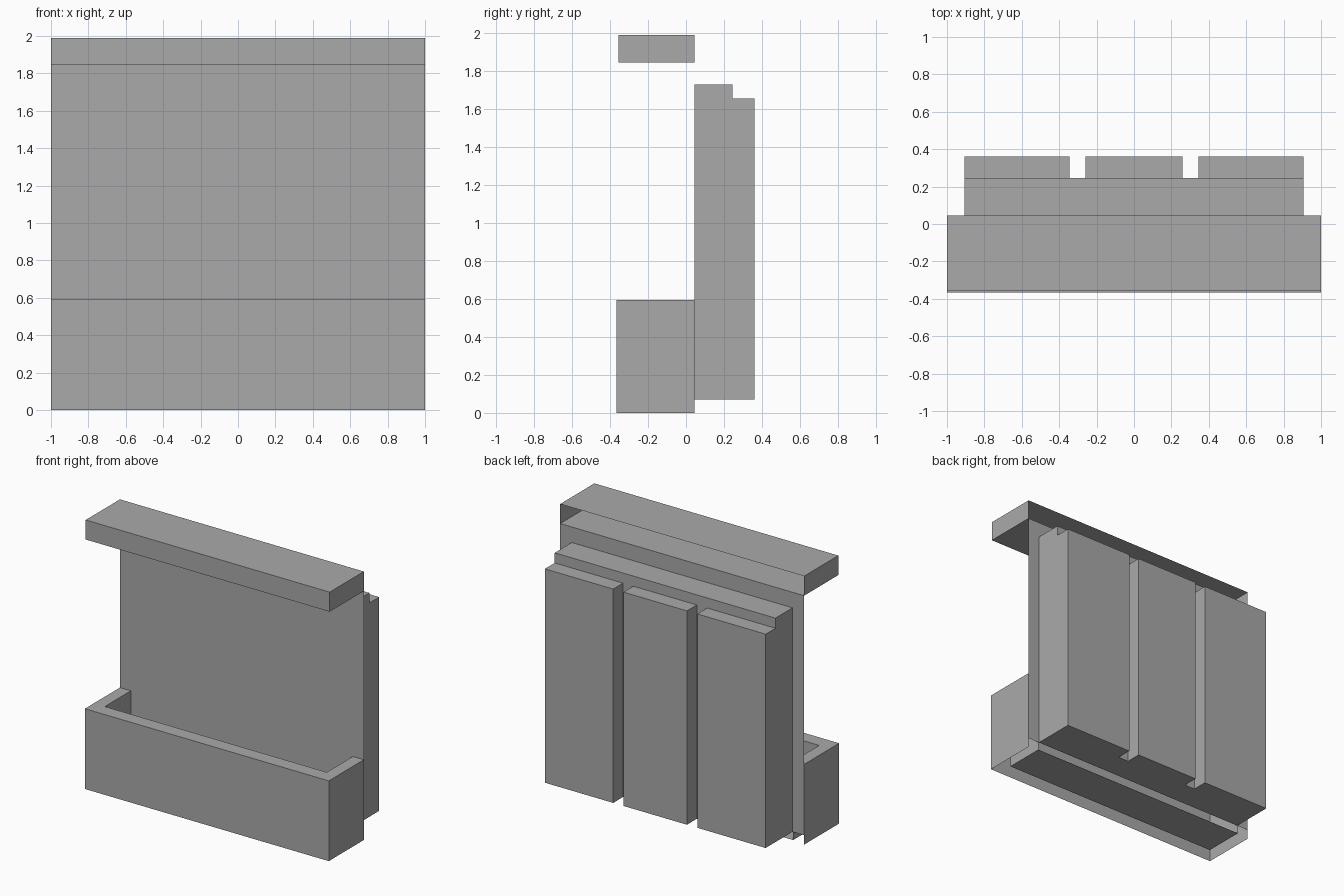
import bpy
import bmesh
from mathutils import Matrix, Vector

cube = bpy.data.objects.get("Cube")
if cube:
    bpy.data.objects.remove(cube, do_unlink=True)

# Single flat colour
GREY = (0.4, 0.4, 0.4, 1.0)
mat = bpy.data.materials.new("plain grey")
mat.use_nodes = True
mat.diffuse_color = GREY
mat.node_tree.nodes["Principled BSDF"].inputs["Base Color"].default_value = GREY

FRONT, BACK = Vector((0, -1, 0)), Vector((0, 1, 0))
UP, DOWN = Vector((0, 0, 1)), Vector((0, 0, -1))

WALL_Y = 0.045      # plane shared by panel, tray, canopy and body
RIM = 0.09          # tray wall thickness
FLOOR_Z = 0.01
BASE_Z = 0.07       # bottom of panel and body


def finish(name, bm):
    mesh = bpy.data.meshes.new(name)
    bm.to_mesh(mesh)
    bm.free()
    mesh.materials.append(mat)
    obj = bpy.data.objects.new(name, mesh)
    bpy.context.collection.objects.link(obj)
    return obj


def box_bmesh(x, y, z, open_sides=()):
    """Box from (min, max) ranges, leaving out the faces on open sides."""
    bm = bmesh.new()
    size = [r[1] - r[0] for r in (x, y, z)]
    centre = [(r[0] + r[1]) / 2 for r in (x, y, z)]
    bmesh.ops.create_cube(bm, size=1, matrix=Matrix.Translation(centre) @ Matrix.Diagonal((*size, 1)))
    bm.normal_update()
    gone = [f for f in bm.faces if any(f.normal.dot(s) > 0.9 for s in open_sides)]
    bmesh.ops.delete(bm, geom=gone, context='FACES')
    return bm


def box(name, x, y, z, open_sides=()):
    return finish(name, box_bmesh(x, y, z, open_sides))


# Canopy: shell open at the back
box("canopy", (-1, 1), (-0.355, WALL_Y), (1.845, 1.99), [BACK])

# Thin front panel
bm = bmesh.new()
bm.faces.new([bm.verts.new((px, WALL_Y, pz)) for px, pz in
              ((-1, BASE_Z), (1, BASE_Z), (1, 1.845), (-1, 1.845))])
finish("front_panel", bm)

# Rear body with three columns behind it
box("rear_body", (-0.905, 0.905), (WALL_Y, 0.245), (BASE_Z, 1.73), [FRONT])
for name, x in (("right_column", (-0.905, -0.345)),
                ("middle_column", (-0.26, 0.26)),
                ("left_column", (0.345, 0.905))):
    box(name, x, (0.245, 0.36), (BASE_Z, 1.655), [FRONT])

# Tray: outer skin, inner pocket and a U-shaped rim joining them
TOP_Z, TRAY_Y = 0.595, -0.365
POCKET_X, POCKET_Y = 1 - RIM, -0.26
box("tray_skin", (-1, 1), (TRAY_Y, WALL_Y), (0, TOP_Z), [BACK, UP, DOWN])
pocket = box_bmesh((-POCKET_X, POCKET_X), (POCKET_Y, WALL_Y), (FLOOR_Z, TOP_Z), [BACK, UP])
bmesh.ops.reverse_faces(pocket, faces=pocket.faces)
finish("tray_pocket", pocket)
bm = bmesh.new()
outline = [(-1, WALL_Y), (-1, TRAY_Y), (1, TRAY_Y), (1, WALL_Y)]
inner = [(-POCKET_X, WALL_Y), (-POCKET_X, POCKET_Y), (POCKET_X, POCKET_Y), (POCKET_X, WALL_Y)]
outer_v, inner_v = ([bm.verts.new((*p, TOP_Z)) for p in loop] for loop in (outline, inner))
for i in range(3):
    bm.faces.new((outer_v[i], outer_v[i + 1], inner_v[i + 1], inner_v[i]))
finish("tray_rim", bm)
